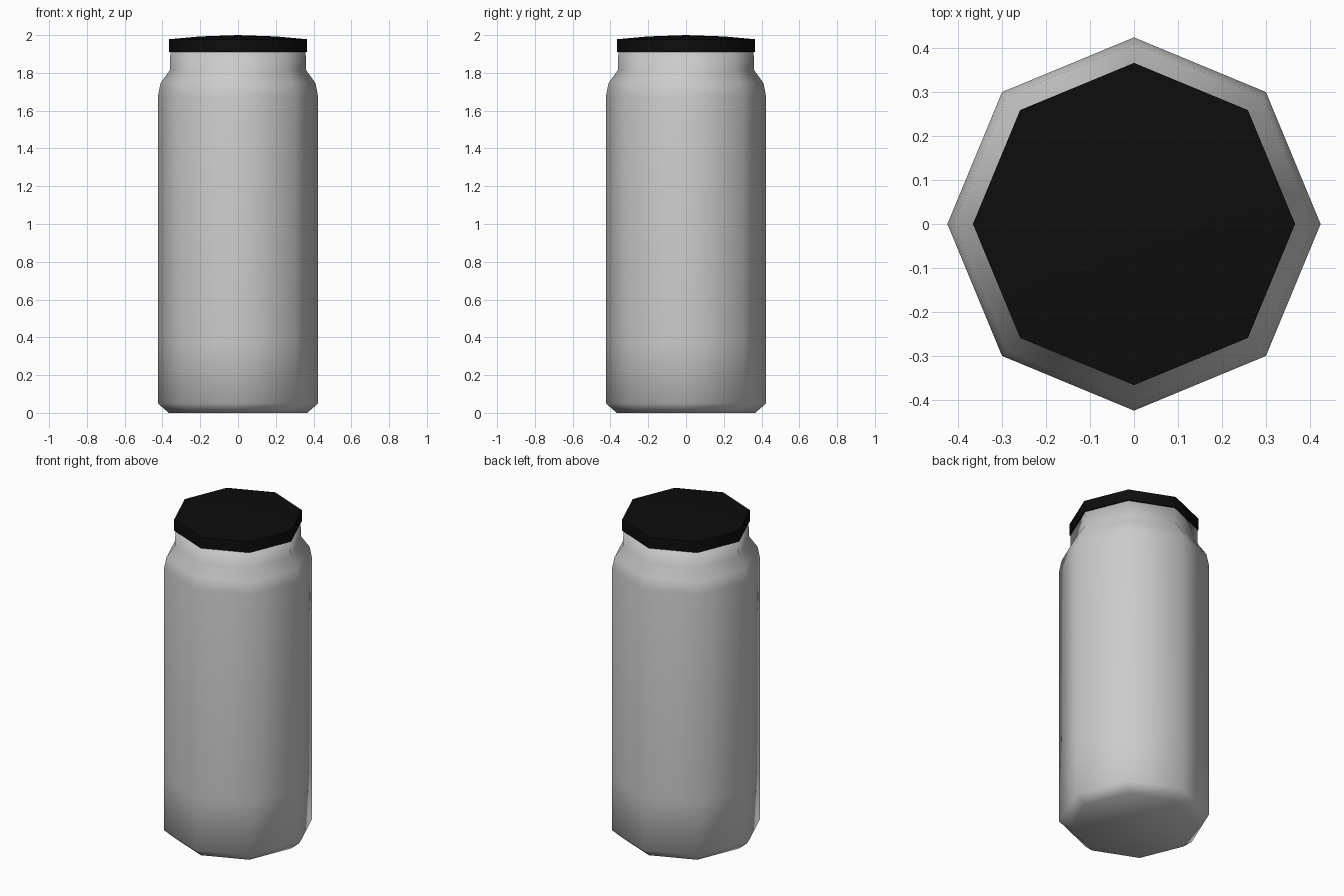
import bpy, bmesh, math

if "Cube" in bpy.data.objects:
    bpy.data.objects.remove(bpy.data.objects["Cube"])

SIDES = 8


def lathe(name, profile, angle=None):
    """Revolve (radius, z) points, bottom to top, into an octagonal solid."""
    bm = bmesh.new()
    rings = []
    for r, z in profile:
        if r == 0:
            rings.append([bm.verts.new((0, 0, z))])
        else:
            rings.append([bm.verts.new((r * math.cos(math.tau * i / SIDES),
                                        r * math.sin(math.tau * i / SIDES), z))
                          for i in range(SIDES)])
    for a, b in zip(rings, rings[1:]):
        for i in range(SIDES):
            j = (i + 1) % SIDES
            if len(b) == 1:
                bm.faces.new((a[i], a[j], b[0]))
            else:
                bm.faces.new((a[i], a[j], b[j], b[i]))
    for ring in (rings[0], rings[-1]):
        if len(ring) > 1:
            bm.faces.new(ring)
    bmesh.ops.recalc_face_normals(bm, faces=bm.faces[:])
    mesh = bpy.data.meshes.new(name)
    bm.to_mesh(mesh)
    bm.free()
    obj = bpy.data.objects.new(name, mesh)
    bpy.context.collection.objects.link(obj)
    for p in mesh.polygons:
        p.use_smooth = True
    if angle:
        mesh.set_sharp_from_angle(angle=math.radians(angle))
    return obj


# Jar body: chamfered foot, straight wall, rounded shoulder, neck
lathe("jar_body", [(0.366, 0.005), (0.424, 0.05), (0.424, 0.38), (0.424, 1.675),
                   (0.41, 1.746), (0.361, 1.815), (0.358, 1.915)])

# Lid: short rim with a slightly domed top
lid = lathe("lid", [(0.366, 1.91), (0.366, 1.978), (0.2, 1.993), (0, 2.0)], 50)
black = bpy.data.materials.new("black_lid")
black.diffuse_color = (0.004, 0.004, 0.004, 1)
black.use_nodes = True
black.node_tree.nodes["Principled BSDF"].inputs["Base Color"].default_value = black.diffuse_color
lid.data.materials.append(black)

# Stand exactly on z = 0
for v in bpy.data.objects["jar_body"].data.vertices:
    if v.co.z < 0.02:
        v.co.z = 0
